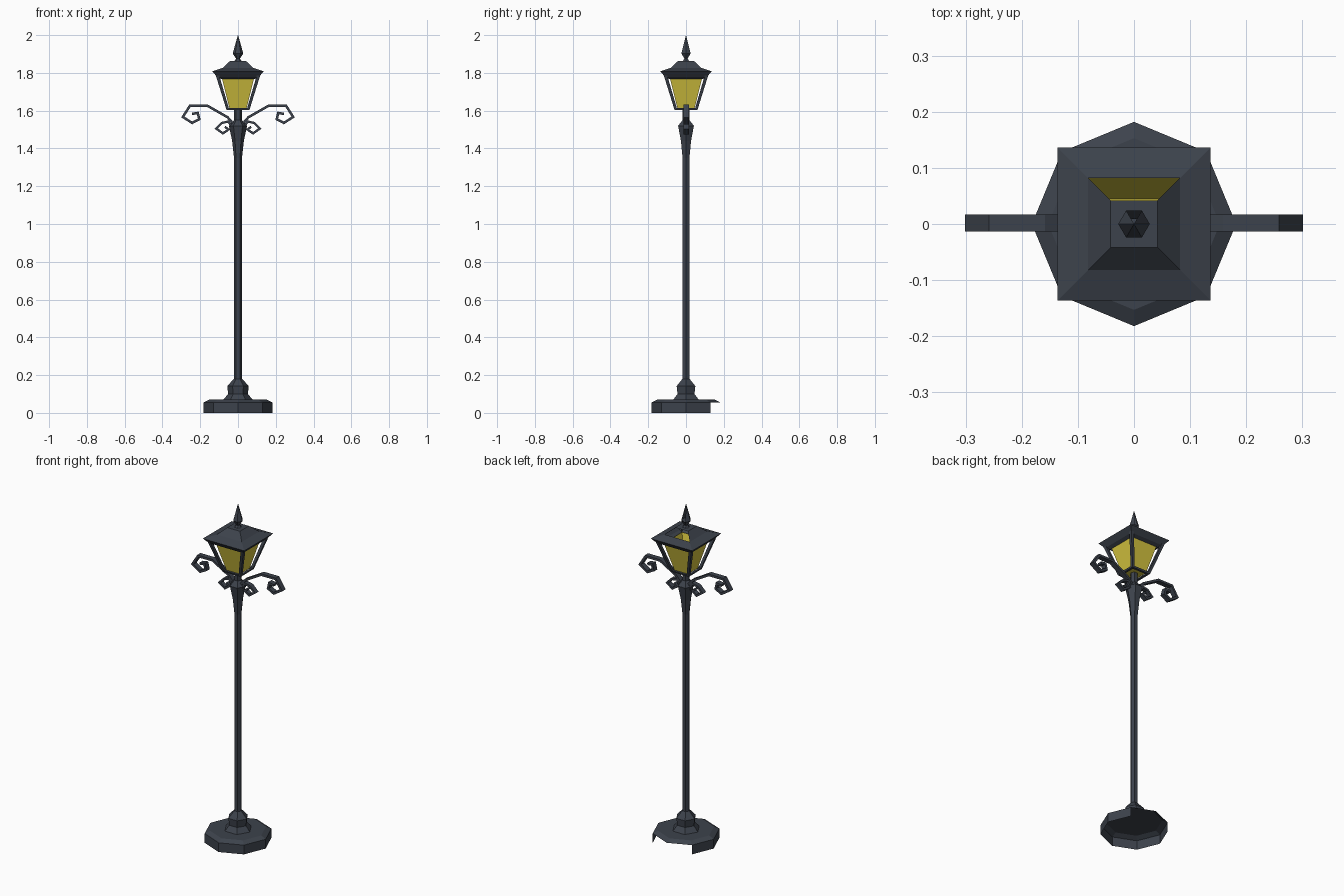
import bpy, math
from mathutils import Vector

if "Cube" in bpy.data.objects:
    bpy.data.objects.remove(bpy.data.objects["Cube"])


def material(name, rgb):
    m = bpy.data.materials.new(name)
    m.diffuse_color = (*rgb, 1)
    m.use_nodes = True
    m.node_tree.nodes["Principled BSDF"].inputs["Base Color"].default_value = m.diffuse_color
    return m


IRON = material("dark slate iron", (0.046, 0.055, 0.072))
GLASS = material("yellow glass", (0.66, 0.55, 0.05))


def make(name, verts, faces, mat):
    me = bpy.data.meshes.new(name)
    me.from_pydata([tuple(v) for v in verts], [], faces)
    me.materials.append(mat)
    me.update()
    ob = bpy.data.objects.new(name, me)
    bpy.context.collection.objects.link(ob)
    return ob


def lathe(name, profile, n, mat, skip=(), top=False, bottom=False, closed=False):
    """Turn (radius, z) points round z with n sides; n = 4 takes half-widths.
    skip holds (ring, side) faces that are open."""
    k, a0 = (math.sqrt(2), math.pi / 4) if n == 4 else (1, 0)
    verts = [(r * k * math.cos(a0 + 2 * math.pi * i / n),
              r * k * math.sin(a0 + 2 * math.pi * i / n), z)
             for r, z in profile for i in range(n)]
    m = len(profile)
    faces = []
    for s in range(m if closed else m - 1):
        for i in range(n):
            if (s, i) in skip:
                continue
            j, t = (i + 1) % n, (s + 1) % m
            faces.append((s * n + i, s * n + j, t * n + j, t * n + i))
    if top:
        faces.append(tuple((m - 1) * n + i for i in range(n)))
    if bottom:
        faces.append(tuple(reversed(range(n))))
    return make(name, verts, faces, mat)


def ribbon(name, path, thick, y0, y1, side):
    """Flat iron strip following an (x, z) path, mitred at the bends."""
    pts = [Vector(p) for p in path]
    verts = []
    for i, p in enumerate(pts):
        d0 = (p - pts[max(i - 1, 0)]).normalized()
        d1 = (pts[min(i + 1, len(pts) - 1)] - p).normalized()
        d = (d0 + d1).normalized()
        c = max(d.dot(d1 if d1.length else d0), 0.6)
        off = Vector((-d.y, d.x)) * thick / 2 / c
        for q, y in ((p + off, y0), (p + off, y1), (p - off, y1), (p - off, y0)):
            verts.append((q.x * side, y, q.y))
    faces = []
    for s in range(len(pts) - 1):
        for i in range(4):
            j = (i + 1) % 4
            f = (s * 4 + i, s * 4 + j, s * 4 + 4 + j, s * 4 + 4 + i)
            faces.append(f if side < 0 else f[::-1])
    e = 4 * (len(pts) - 1)
    faces += [(0, 1, 2, 3), (e + 3, e + 2, e + 1, e)]
    make(name, verts, faces, IRON)


# octagonal foot, open below and at two back walls
lathe("foot", [(0.182, 0), (0.182, 0.055), (0.153, 0.07)], 8, IRON,
      skip={(0, 1), (0, 2)}, top=True)

# hexagonal pole with its socket and capital
lathe("pole_socket", [(0.078, 0.07), (0.052, 0.1), (0.057, 0.142), (0.022, 0.18)], 6, IRON)
lathe("pole", [(0.021, 0.17), (0.021, 1.61)], 6, IRON, top=True)
lathe("capital", [(0.021, 1.35), (0.031, 1.44), (0.048, 1.52), (0.021, 1.55)], 6, IRON)

# scrolled arms on both sides
ARM = [(0.02, 1.525), (0.055, 1.565), (0.16, 1.625), (0.255, 1.625), (0.292, 1.567),
       (0.243, 1.535), (0.205, 1.555), (0.213, 1.588), (0.243, 1.583)]
CURL = [(0.03, 1.505), (0.05, 1.543), (0.085, 1.535), (0.115, 1.505),
        (0.08, 1.48), (0.05, 1.5), (0.07, 1.515)]
for label, side in (("left", -1), ("right", 1)):
    ribbon(label + "_arm", ARM, 0.013, -0.013, 0.017, side)
    ribbon(label + "_small_scroll", CURL, 0.012, -0.012, 0.016, side)

# glass box
lathe("glass", [(0.045, 1.611), (0.086, 1.775)], 4, GLASS, bottom=True)

# lantern corner posts and bottom frame
for i, (sx, sy) in enumerate(((1, 1), (-1, 1), (-1, -1), (1, -1))):
    verts = []
    for lo, hi, z in ((0.046, 0.061, 1.605), (0.099, 0.117, 1.785)):
        verts += [(sx * a, sy * b, z) for a, b in ((lo, lo), (hi, lo), (hi, hi), (lo, hi))]
    faces = [(0, 1, 5, 4), (1, 2, 6, 5), (2, 3, 7, 6), (3, 0, 4, 7), (3, 2, 1, 0), (4, 5, 6, 7)]
    if sx * sy < 0:
        faces = [f[::-1] for f in faces]
    make("lantern_post_%d" % (i + 1), verts, faces, IRON)
lathe("lantern_bottom_frame", [(0.047, 1.604), (0.06, 1.604), (0.063, 1.614), (0.05, 1.614)],
      4, IRON, closed=True)

# roof with flared eaves, open at the back of the upper slope
lathe("roof", [(0.09, 1.768), (0.11, 1.778), (0.136, 1.808), (0.082, 1.826), (0.042, 1.863)],
      4, IRON, skip={(3, 0)}, top=True)

# hexagonal finial, open on its back side
lathe("finial", [(0.02, 1.863), (0.01, 1.875), (0.028, 1.903), (0.0005, 2.0)], 6, IRON,
      skip={(2, 1)}, top=True)
